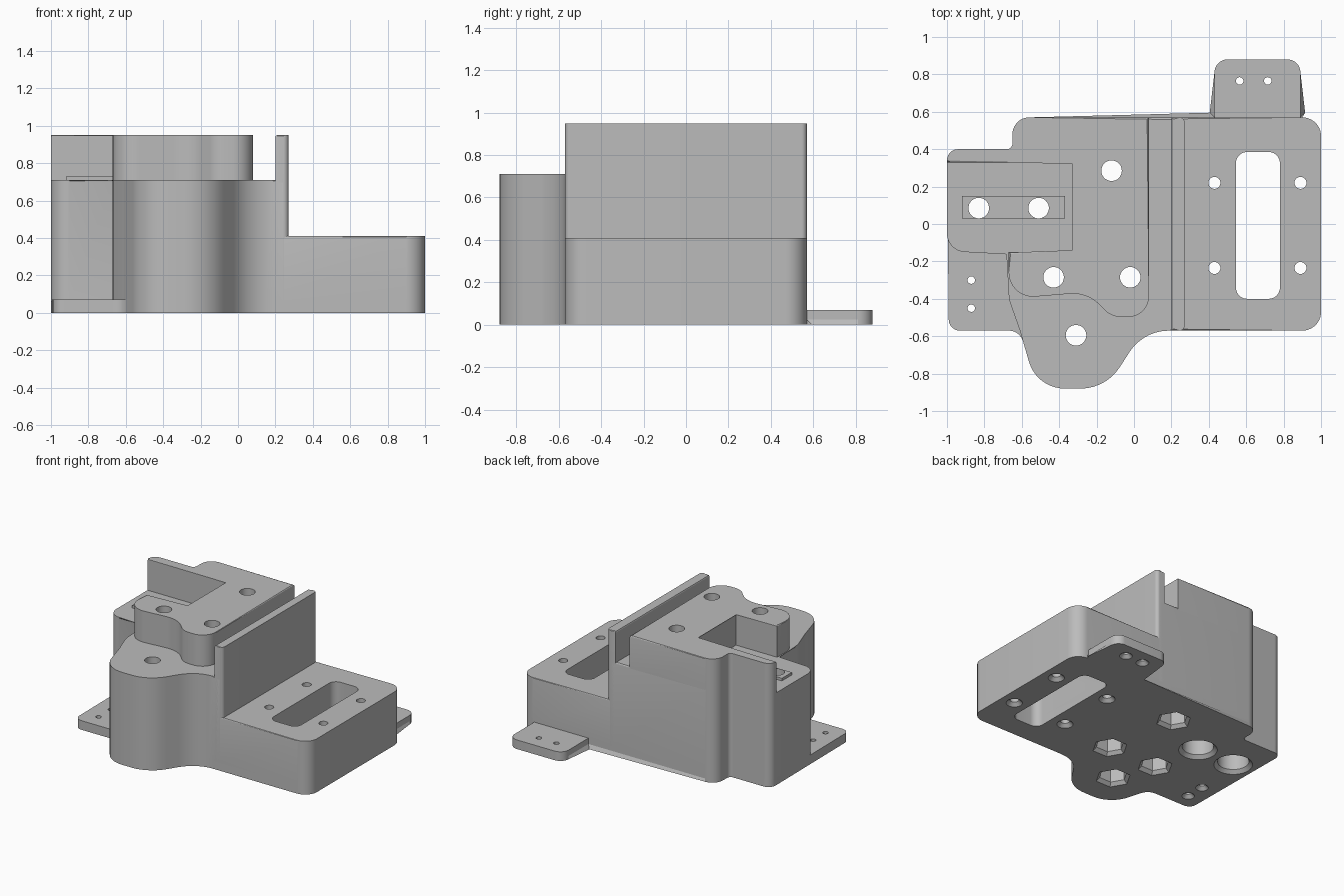
import bpy, bmesh, math
from mathutils import Vector

cube = bpy.data.objects.get("Cube")
if cube:
    bpy.data.objects.remove(cube, do_unlink=True)

grey = bpy.data.materials.new("plain_grey")
grey.use_nodes = True
COLOUR = (0.5, 0.5, 0.5, 1)
grey.diffuse_color = COLOUR
grey.node_tree.nodes["Principled BSDF"].inputs["Base Color"].default_value = COLOUR


def rounded(corners):
    """Turn (x, y, radius) corners into an outline with filleted corners."""
    pts, n = [], len(corners)
    for i, (x, y, r) in enumerate(corners):
        p = Vector((x, y))
        if r == 0:
            pts.append(p)
            continue
        a = (Vector(corners[i - 1][:2]) - p).normalized()
        b = (Vector(corners[(i + 1) % n][:2]) - p).normalized()
        half = a.angle(b) / 2
        centre = p + (a + b).normalized() * r / math.sin(half)
        start = p + a * r / math.tan(half) - centre
        sweep = math.pi - 2 * half
        turn = 1 if a.x * b.y - a.y * b.x < 0 else -1
        steps = max(2, round(sweep / math.radians(8)))
        for k in range(steps + 1):
            t = turn * sweep * k / steps
            c, s = math.cos(t), math.sin(t)
            pts.append(centre + Vector((start.x * c - start.y * s,
                                        start.x * s + start.y * c)))
    return pts


def loft(bm, rings):
    """Skin a closed stack of rings, each a list of 3D points."""
    loops = [[bm.verts.new(p) for p in ring] for ring in rings]
    n = len(loops[0])
    bottom = bm.faces.new(loops[0][::-1])
    top = bm.faces.new(loops[-1])
    for lo, hi in zip(loops, loops[1:]):
        for i in range(n):
            j = (i + 1) % n
            bm.faces.new((lo[i], lo[j], hi[j], hi[i]))
    return bottom, top


def add_prism(bm, corners, z0, z1):
    outline = rounded(corners)
    return loft(bm, [[(p.x, p.y, z) for p in outline] for z in (z0, z1)])


def add_hole(bm, x, y, profile, sides=32):
    ring = [math.tau * i / sides for i in range(sides)]
    loft(bm, [[(x + r * math.cos(a), y + r * math.sin(a), z) for a in ring]
              for r, z in profile])


def make_object(name, bm):
    mesh = bpy.data.meshes.new(name)
    bm.to_mesh(mesh)
    bm.free()
    mesh.materials.append(grey)
    obj = bpy.data.objects.new(name, mesh)
    bpy.context.collection.objects.link(obj)
    return obj


def part(name, corners, z0, z1, top_round=0.0, bottom_chamfer=0.0):
    bm = bmesh.new()
    bottom, top = add_prism(bm, corners, z0, z1)
    lower, upper = list(bottom.edges), list(top.edges)
    if top_round:
        bmesh.ops.bevel(bm, geom=upper, offset=top_round, segments=2,
                        profile=0.5, affect='EDGES')
    if bottom_chamfer:
        bmesh.ops.bevel(bm, geom=lower, offset=bottom_chamfer, segments=1,
                        affect='EDGES')
    return make_object(name, bm)


def box(x0, x1, y0, y1, r=0):
    return [(x0, y0, r), (x1, y0, r), (x1, y1, r), (x0, y1, r)]


# Shared stretches of outline
front_lobe = [(-0.61, -0.57, 0.08), (-0.52, -0.88, 0.2),
              (-0.15, -0.88, 0.25), (0.05, -0.57, 0.25)]
back_left = [(-0.65, 0.57, 0.09), (-0.65, 0.4, 0.03), (-1, 0.4, 0.06)]

# Base plate with both screw flanges
base = ([(-0.99, -0.57, 0.06)] + front_lobe
        + [(1, -0.57, 0.1), (1, 0.57, 0.1), (0.89, 0.57, 0),
           (0.89, 0.88, 0.07), (0.43, 0.88, 0.07), (0.43, 0.57, 0)]
        + back_left)
# Main body with the front lobe
body = ([(-1, -0.15, 0.1), (-0.67, -0.15, 0), (-0.67, -0.4, 0.15)]
        + front_lobe + [(0.24, -0.57, 0), (0.24, 0.57, 0)] + back_left)
# Upper block, wrapped around the open pocket
upper = ([(-0.67, -0.15, 0), (-0.67, -0.4, 0.13), (-0.25, -0.365, 0.2),
          (-0.12, -0.497, 0.12), (0.08, -0.497, 0.11), (0.08, 0.57, 0)]
         + back_left + [(-1, 0.33, 0), (-0.32, 0.33, 0), (-0.32, -0.15, 0)])
fence = [(0.2, -0.57, 0), (0.27, -0.57, 0.025),
         (0.27, 0.57, 0.025), (0.2, 0.57, 0)]
side_block = [(0.22, -0.57, 0), (1, -0.57, 0.1), (1, 0.57, 0.1), (0.22, 0.57, 0)]

parts = [
    part("base_plate", base, 0, 0.07, bottom_chamfer=0.025),
    part("main_body", body, 0.06, 0.71, top_round=0.012),
    part("upper_block", upper, 0.6, 0.95, top_round=0.01),
    part("fence", fence, 0.06, 0.95, top_round=0.01),
    part("side_block", side_block, 0.06, 0.41, top_round=0.008),
    part("pocket_pad", box(-0.92, -0.37, 0.03, 0.15), 0.69, 0.73),
]

# Hole positions
nut_holes = [(-0.12, 0.285), (-0.43, -0.285), (-0.02, -0.285), (-0.31, -0.595)]
pad_holes = [(-0.83, 0.085), (-0.51, 0.085)]
side_holes = [(x, y) for x in (0.43, 0.89) for y in (-0.235, 0.22)]
flange_holes = [(-0.87, -0.3), (-0.87, -0.45), (0.565, 0.765), (0.715, 0.765)]


def chamfered(r, top):
    return [(r + 0.035, -0.01), (r, 0.025), (r, top)]


# Through bores and the long slot
bores = bmesh.new()
for x, y in nut_holes + pad_holes:
    add_hole(bores, x, y, [(0.055, -0.1), (0.055, 1.2)])
for x, y in side_holes:
    add_hole(bores, x, y, chamfered(0.032, 1.2))
for x, y in flange_holes:
    add_hole(bores, x, y, chamfered(0.02, 1.2), 20)
add_prism(bores, box(0.545, 0.78, -0.4, 0.385, 0.06), -0.1, 1.2)

# Hexagonal and round recesses in the underside
recesses = bmesh.new()
for x, y in nut_holes:
    add_hole(recesses, x, y, chamfered(0.1, 0.25), 6)
for x, y in pad_holes:
    add_hole(recesses, x, y, chamfered(0.11, 0.55))

cutters = [make_object("bore_cutter", bores), make_object("recess_cutter", recesses)]
for cutter in cutters:
    cutter.hide_render = True
    cutter.display_type = 'WIRE'

for obj in parts:
    for cutter in cutters:
        mod = obj.modifiers.new(cutter.name, 'BOOLEAN')
        mod.operation = 'DIFFERENCE'
        mod.solver = 'EXACT'
        mod.object = cutter

# Bake the cuts, drop the cutters, shade the curved walls smooth
depsgraph = bpy.context.evaluated_depsgraph_get()
baked = [bpy.data.meshes.new_from_object(o.evaluated_get(depsgraph)) for o in parts]
for obj, mesh in zip(parts, baked):
    obj.modifiers.clear()
    obj.data = mesh
for cutter in cutters:
    bpy.data.objects.remove(cutter, do_unlink=True)
bpy.ops.object.select_all(action='DESELECT')
for obj in parts:
    obj.select_set(True)
bpy.context.view_layer.objects.active = parts[0]
bpy.ops.object.shade_smooth_by_angle(angle=math.radians(20))
